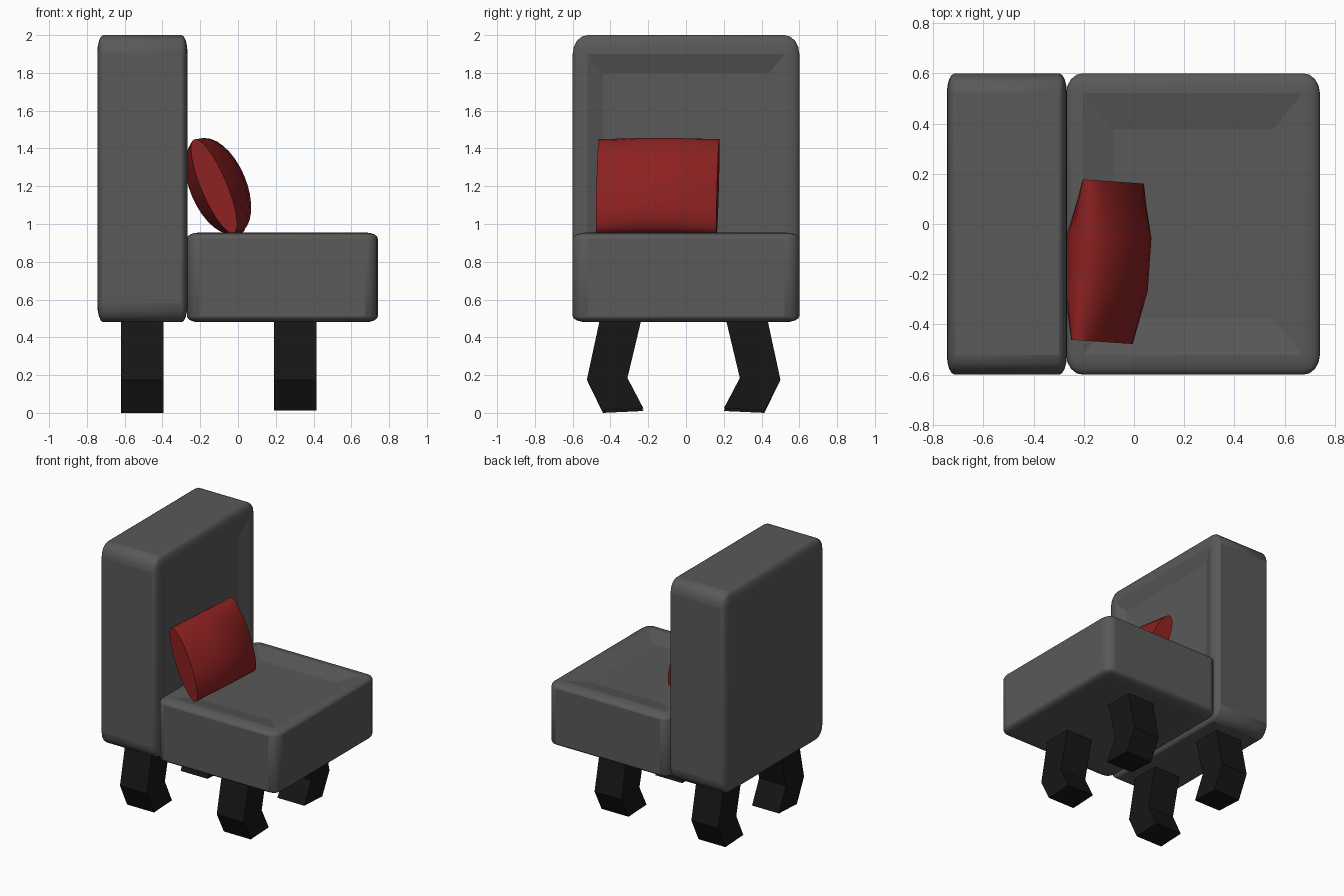
import bpy, bmesh, math
from mathutils import Matrix, Vector

if "Cube" in bpy.data.objects:
    bpy.data.objects.remove(bpy.data.objects["Cube"])


def material(name, rgb):
    m = bpy.data.materials.new(name)
    m.diffuse_color = (*rgb, 1)
    m.use_nodes = True
    m.node_tree.nodes["Principled BSDF"].inputs["Base Color"].default_value = m.diffuse_color
    return m


def make_object(name, bm, mat):
    bmesh.ops.recalc_face_normals(bm, faces=bm.faces)
    me = bpy.data.meshes.new(name)
    bm.to_mesh(me)
    bm.free()
    me.materials.append(mat)
    ob = bpy.data.objects.new(name, me)
    bpy.context.collection.objects.link(ob)
    return ob


fabric = material("dark_fabric", (0.1, 0.1, 0.1))
wood = material("black_wood", (0.008, 0.008, 0.008))
red = material("red_cloth", (0.27, 0.015, 0.015))


# Rounded block with a shallow dished panel on its top face
def cushion(name, size, loc, rot, inset):
    bm = bmesh.new()
    bmesh.ops.create_cube(bm, size=1)
    res = bmesh.ops.bevel(bm, geom=bm.edges[:], offset=0.066, segments=4,
                          profile=0.5, affect='EDGES')
    for f in bm.faces:
        f.smooth = f.calc_area() < 0.5
    top = [f for f in bm.faces if f.calc_center_median().z > 0.499]
    ring = bmesh.ops.inset_region(bm, faces=top, thickness=inset, depth=-0.065)
    for f in ring['faces'] + top:
        f.smooth = False
    bmesh.ops.scale(bm, vec=size, verts=bm.verts)
    bmesh.ops.rotate(bm, cent=(0, 0, 0), matrix=Matrix.Rotation(rot, 3, 'Y'), verts=bm.verts)
    bmesh.ops.translate(bm, vec=loc, verts=bm.verts)
    return make_object(name, bm, fabric)


cushion("seat", (1.01, 1.2, 0.475), (0.235, 0, 0.7175), 0, 0.17)
cushion("backrest", (1.52, 1.2, 0.478), (-0.506, 0, 1.24), math.pi / 2, 0.095)


# Bent legs: a side profile (outward, up) extruded along x
LEG = [(0.21, 0.5), (0.43, 0.5), (0.5, 0.175), (0.415, 0), (0.2, 0.01), (0.285, 0.185)]


def leg(name, x0, x1, side, lift):
    bm = bmesh.new()
    face = bm.faces.new([bm.verts.new((x0, side * (y + (0.025 if side < 0 else 0)),
                                       z + (lift if z < 0.1 else 0))) for y, z in LEG])
    ext = bmesh.ops.extrude_face_region(bm, geom=[face])
    bmesh.ops.translate(bm, vec=(x1 - x0, 0, 0),
                        verts=[v for v in ext['geom'] if isinstance(v, bmesh.types.BMVert)])
    make_object(name, bm, wood)


for side, label in ((-1, "near"), (1, "far")):
    leg("front_leg_" + label, 0.19, 0.415, side, 0.013)
    leg("rear_leg_" + label, -0.62, -0.395, side, 0)


# Pillow: elliptical sections, thin at both ends, leaning on the backrest
bm = bmesh.new()
N = 32
rings = []
for y, w in ((-0.32, 0.068), (-0.107, 0.142), (0.107, 0.142), (0.32, 0.068)):
    rings.append([bm.verts.new((w * math.cos(a), y, 0.27 * math.sin(a)))
                  for a in (2 * math.pi * i / N for i in range(N))])
for a, b in zip(rings, rings[1:]):
    for i in range(N):
        j = (i + 1) % N
        bm.faces.new((a[i], a[j], b[j], b[i])).smooth = True
bm.faces.new(rings[0])
bm.faces.new(rings[-1])
pose = (Matrix.Translation(Vector((-0.105, -0.15, 1.2)))
        @ Matrix.Rotation(math.radians(-4), 4, 'Z')
        @ Matrix.Rotation(math.radians(-23), 4, 'Y'))
bmesh.ops.transform(bm, matrix=pose, verts=bm.verts)
make_object("pillow", bm, red)
